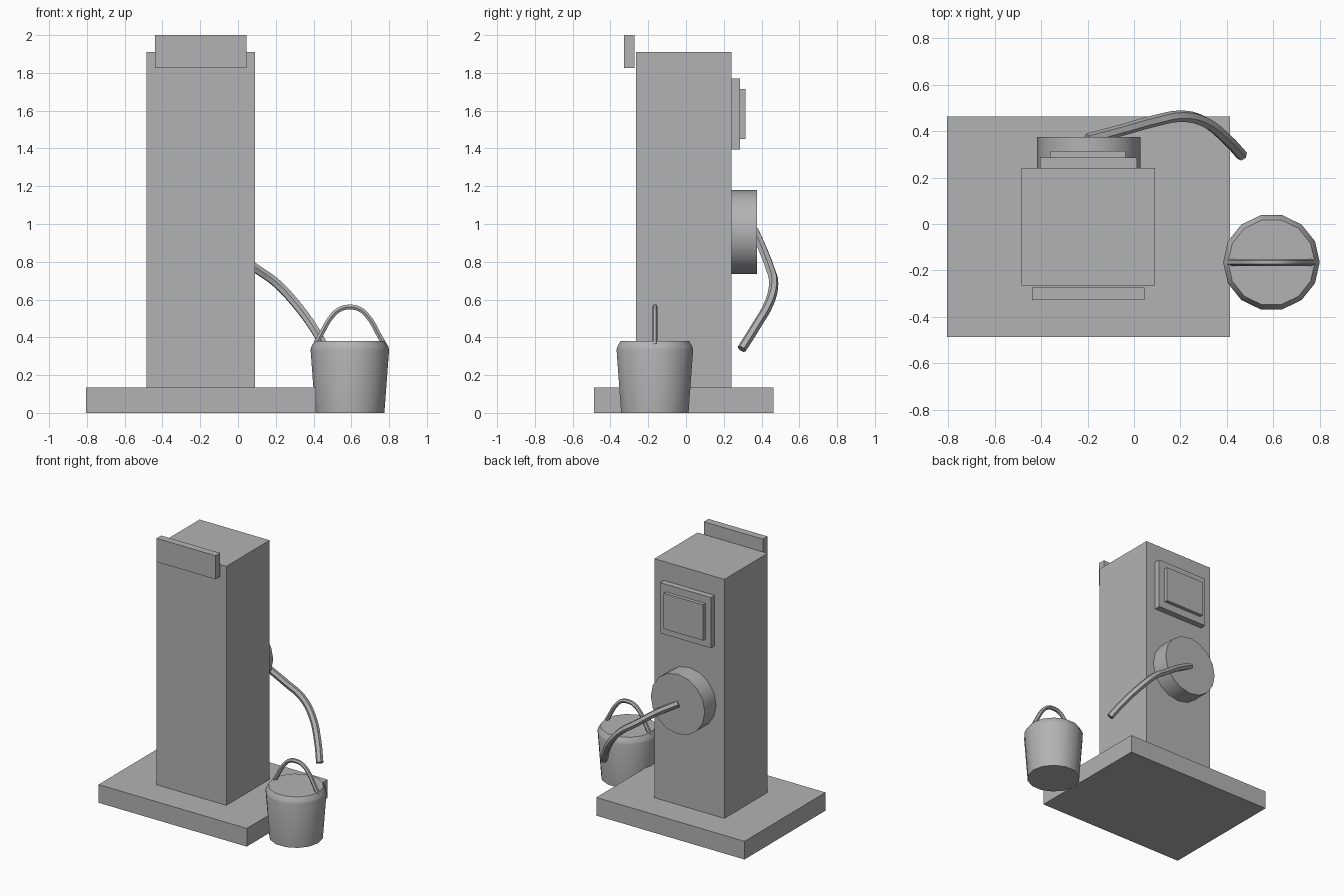
import bpy
import bmesh
import math
from mathutils import Vector

cube = bpy.data.objects.get("Cube")
if cube:
    bpy.data.objects.remove(cube, do_unlink=True)

GREY = (0.45, 0.45, 0.45, 1)
grey = bpy.data.materials.new("plain grey")
grey.use_nodes = True
grey.diffuse_color = GREY
grey.node_tree.nodes["Principled BSDF"].inputs["Base Color"].default_value = GREY


def finish(obj, smooth=False):
    obj.data.materials.clear()
    obj.data.materials.append(grey)
    if smooth:
        bpy.ops.object.select_all(action="DESELECT")
        obj.select_set(True)
        bpy.context.view_layer.objects.active = obj
        bpy.ops.object.shade_smooth_by_angle(angle=math.radians(40))
    return obj


def box(name, x, y, z):
    """Box from its (low, high) limits on each axis."""
    bpy.ops.mesh.primitive_cube_add(size=1, location=[sum(r) / 2 for r in (x, y, z)])
    obj = bpy.context.object
    obj.name = name
    obj.scale = [r[1] - r[0] for r in (x, y, z)]
    bpy.ops.object.transform_apply(location=False, rotation=False, scale=True)
    return finish(obj)


def lathe(name, profile, sides, location):
    """Closed solid turned from (radius, height) pairs."""
    bm = bmesh.new()
    rings = []
    for r, z in profile:
        angles = [math.tau * i / sides for i in range(sides)]
        rings.append([bm.verts.new((r * math.cos(a), r * math.sin(a), z)) for a in angles])
    for low, high in zip(rings, rings[1:]):
        for i in range(sides):
            j = (i + 1) % sides
            bm.faces.new((low[i], low[j], high[j], high[i]))
    bm.faces.new(rings[0][::-1])
    bm.faces.new(rings[-1])
    mesh = bpy.data.meshes.new(name)
    bm.to_mesh(mesh)
    bm.free()
    obj = bpy.data.objects.new(name, mesh)
    obj.location = location
    bpy.context.collection.objects.link(obj)
    return finish(obj, True)


def tube(name, points, radius):
    """Six-sided tube along a smooth path."""
    curve = bpy.data.curves.new(name, "CURVE")
    curve.dimensions = "3D"
    curve.bevel_depth = radius
    curve.bevel_resolution = 1
    curve.resolution_u = 4
    curve.use_fill_caps = True
    spline = curve.splines.new("BEZIER")
    spline.bezier_points.add(len(points) - 1)
    for bp, co in zip(spline.bezier_points, points):
        bp.co = Vector(co)
        bp.handle_left_type = bp.handle_right_type = "AUTO"
    obj = bpy.data.objects.new(name, curve)
    bpy.context.collection.objects.link(obj)
    bpy.ops.object.select_all(action="DESELECT")
    obj.select_set(True)
    bpy.context.view_layer.objects.active = obj
    bpy.ops.object.convert(target="MESH")
    return finish(bpy.context.object, True)


# Pedestal and column
box("base_slab", (-0.805, 0.413), (-0.487, 0.463), (0, 0.135))
box("column", (-0.485, 0.09), (-0.265, 0.242), (0.135, 1.91))

# Sign plate on the front, standing just clear of the column
box("sign_plate", (-0.44, 0.045), (-0.327, -0.273), (1.825, 2))

# Raised display on the back
box("display_frame", (-0.405, 0.012), (0.242, 0.287), (1.395, 1.77))
box("display_screen", (-0.36, -0.037), (0.287, 0.314), (1.45, 1.715))

# Hose drum and drooping hose
drum = lathe("hose_drum", [(0.222, 0), (0.222, 0.133)], 16, (-0.195, 0.242, 0.957))
drum.rotation_euler.x = -math.pi / 2
tube("hose", [(-0.2, 0.365, 0.96), (-0.05, 0.405, 0.87), (0.09, 0.444, 0.768),
              (0.2, 0.464, 0.69), (0.3, 0.442, 0.585), (0.4, 0.365, 0.45),
              (0.465, 0.295, 0.338)], 0.025)

# Bucket with a closed top and an arched handle
BX, BY = 0.592, -0.165
lathe("bucket", [(0.183, 0), (0.208, 0.335), (0.204, 0.35), (0.187, 0.38)], 14, (BX, BY, 0))
half = [(-0.183, 0.36), (-0.15, 0.42), (-0.1, 0.505), (-0.05, 0.55)]
arch = half + [(0, 0.56)] + [(-x, z) for x, z in reversed(half)]
tube("bucket_handle", [(BX + x, BY, z) for x, z in arch], 0.015)
